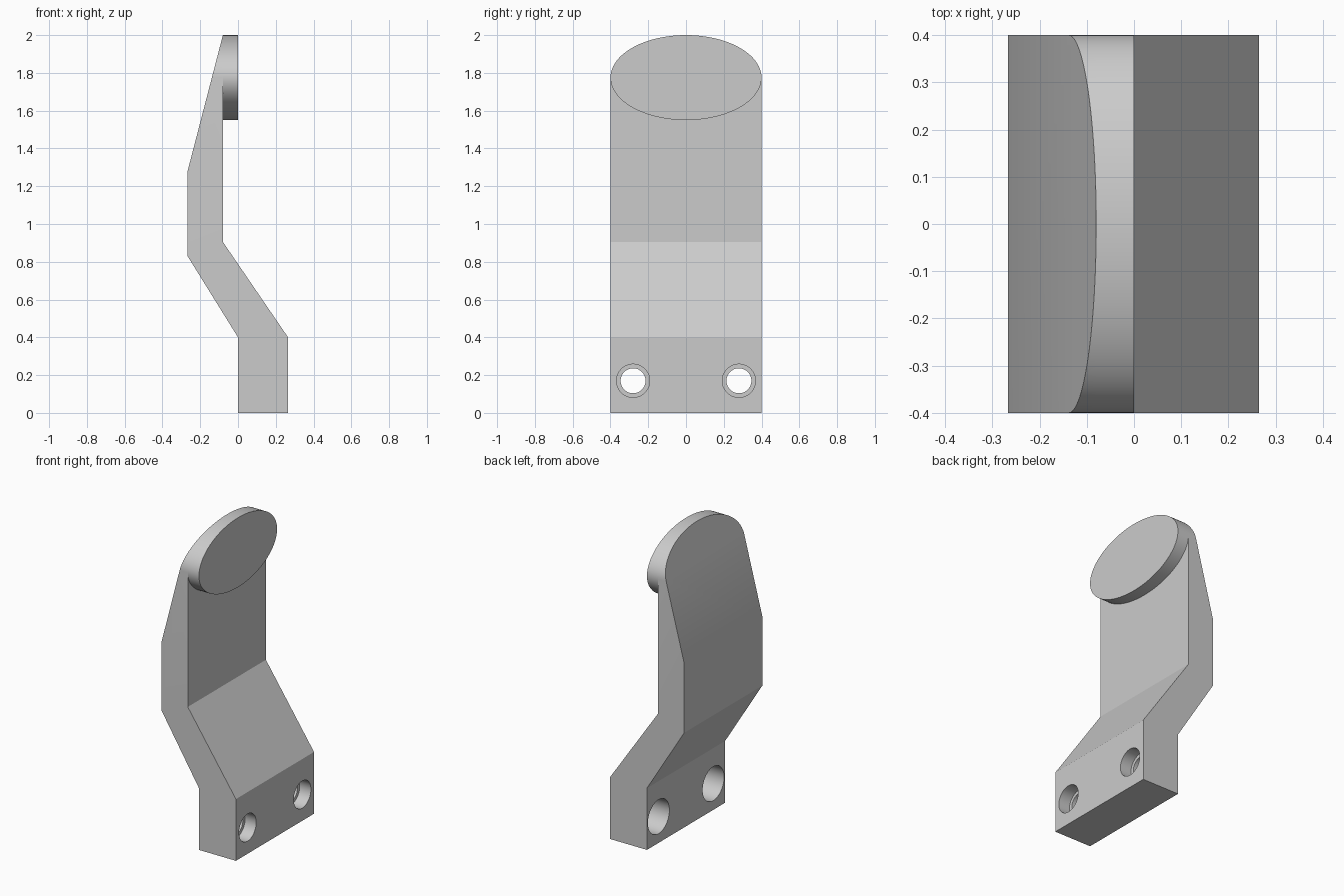
import bpy, bmesh
from math import cos, sin, pi, radians
from mathutils import Vector

if "Cube" in bpy.data.objects:
    bpy.data.objects.remove(bpy.data.objects["Cube"])

grey = bpy.data.materials.new("light grey")
grey.use_nodes = True
grey.diffuse_color = (0.6, 0.6, 0.6, 1)
grey.node_tree.nodes["Principled BSDF"].inputs["Base Color"].default_value = (0.6, 0.6, 0.6, 1)


def prism(name, points, depth):
    """Extrude a closed outline of 3D points along the depth vector."""
    bm = bmesh.new()
    face = bm.faces.new([bm.verts.new(p) for p in points])
    new = bmesh.ops.extrude_face_region(bm, geom=[face])["geom"]
    bmesh.ops.translate(bm, vec=Vector(depth),
                        verts=[v for v in new if isinstance(v, bmesh.types.BMVert)])
    bmesh.ops.recalc_face_normals(bm, faces=bm.faces)
    mesh = bpy.data.meshes.new(name)
    bm.to_mesh(mesh)
    bm.free()
    mesh.materials.append(grey)
    obj = bpy.data.objects.new(name, mesh)
    bpy.context.collection.objects.link(obj)
    return obj


def ellipse(x, y, z, ry, rz, start=0, end=2 * pi, count=64):
    """Points of an ellipse or elliptic arc in a plane facing x."""
    return [(x, y + ry * cos(a), z + rz * sin(a))
            for a in (start + (end - start) * i / count for i in range(count))]


def select(obj):
    bpy.ops.object.select_all(action='DESELECT')
    obj.select_set(True)
    bpy.context.view_layer.objects.active = obj


def carve(obj, cutter, operation):
    select(obj)
    mod = obj.modifiers.new("carve", 'BOOLEAN')
    mod.operation = operation
    mod.solver = 'EXACT'
    mod.object = cutter
    bpy.ops.object.modifier_apply(modifier=mod.name)
    bpy.data.objects.remove(cutter)


HALF, PAD_Z, PAD_R = 0.4, 1.775, 0.225
FRONT, BACK = 0.265, 0.0

# Bracket arm: cranked side profile
side = [(BACK, 0), (FRONT, 0), (FRONT, 0.4), (-0.08, 0.905),
        (-0.08, 2), (-0.267, 1.28), (-0.267, 0.83), (BACK, 0.4)]
arm = prism("bracket_arm", [(x, -0.5, z) for x, z in side], (0, 1, 0))

# Round the upper end to the pad outline
outline = ellipse(-0.5, 0, PAD_Z, HALF, PAD_R, 0, pi, 48)
outline += [(-0.5, -HALF, PAD_Z), (-0.5, -HALF, -0.1), (-0.5, HALF, -0.1)]
carve(arm, prism("arm_outline", outline, (1, 0, 0)), 'INTERSECT')

# Screw holes: narrow bore, front recess and wider back recess
bores = [(-0.1, 0.4, 0.066), (0.185, 0.4, 0.088), (-0.1, 0.145, 0.11)]
for y in (-0.28, 0.28):
    for x0, x1, r in bores:
        carve(arm, prism("bore", ellipse(x0, y, 0.17, r, r, count=48), (x1 - x0, 0, 0)),
              'DIFFERENCE')

# Oval pad on the upper end
pad = prism("oval_pad", ellipse(-0.08, 0, PAD_Z, HALF, PAD_R, count=96), (0.08, 0, 0))

for obj in (arm, pad):
    select(obj)
    bpy.ops.object.shade_smooth_by_angle(angle=radians(15))
